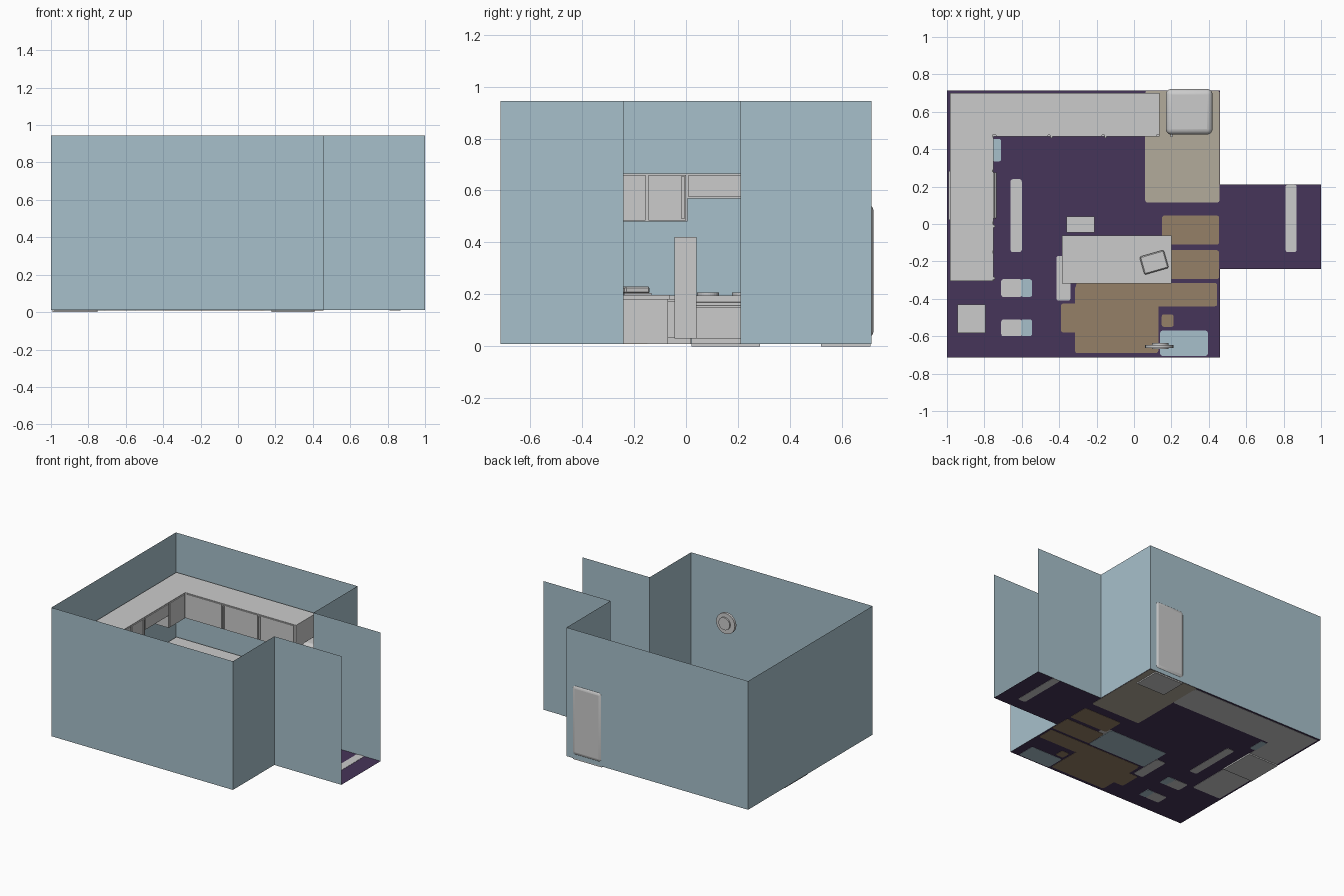
import bpy, bmesh, math
from mathutils import Matrix

if "Cube" in bpy.data.objects:
    bpy.data.objects.remove(bpy.data.objects["Cube"])


def material(name, rgb):
    m = bpy.data.materials.new(name)
    m.diffuse_color = (*rgb, 1)
    m.use_nodes = True
    m.node_tree.nodes["Principled BSDF"].inputs["Base Color"].default_value = m.diffuse_color
    return m


BLUE = material("pale_blue", (0.39, 0.53, 0.60))
GREY = material("light_grey", (0.60, 0.60, 0.60))
PURPLE = material("dark_purple", (0.062, 0.035, 0.100))
TAN = material("tan", (0.45, 0.41, 0.33))
BROWN = material("brown", (0.30, 0.215, 0.135))
FLOOR_Z = 0.01


def finish(name, bm, mat):
    me = bpy.data.meshes.new(name)
    bm.to_mesh(me)
    bm.free()
    me.materials.append(mat)
    ob = bpy.data.objects.new(name, me)
    bpy.context.collection.objects.link(ob)
    return ob


def box(name, x0, x1, y0, y1, z0, z1, mat=GREY, bevel=0, seg=1, turn=0):
    bm = bmesh.new()
    bmesh.ops.create_cube(bm, size=1)
    bmesh.ops.scale(bm, vec=(x1 - x0, y1 - y0, z1 - z0), verts=bm.verts)
    ob = finish(name, bm, mat)
    ob.location = ((x0 + x1) / 2, (y0 + y1) / 2, (z0 + z1) / 2)
    ob.rotation_euler.z = math.radians(turn)
    if bevel:
        mod = ob.modifiers.new("rounding", 'BEVEL')
        mod.width, mod.segments = bevel, seg
    return ob


def plate(name, mat, x0, x1, y0, y1, r=0.012):
    """Rounded floor patch showing on both sides of the floor sheet."""
    bm = bmesh.new()
    vs = []
    for cx, cy, a0 in ((x1 - r, y1 - r, 0), (x0 + r, y1 - r, 90),
                       (x0 + r, y0 + r, 180), (x1 - r, y0 + r, 270)):
        for k in range(4):
            a = math.radians(a0 + 30 * k)
            vs.append(bm.verts.new((cx + r * math.cos(a), cy + r * math.sin(a), FLOOR_Z - 0.0015)))
    f = bm.faces.new(vs)
    ext = bmesh.ops.extrude_face_region(bm, geom=[f], use_keep_orig=True)
    bmesh.ops.translate(bm, vec=(0, 0, 0.003),
                        verts=[v for v in ext["geom"] if isinstance(v, bmesh.types.BMVert)])
    bmesh.ops.recalc_face_normals(bm, faces=bm.faces)
    return finish(name, bm, mat)


def disc(name, r, depth, loc, axis='Z', sides=32):
    bm = bmesh.new()
    bmesh.ops.create_cone(bm, cap_ends=True, segments=sides, radius1=r, radius2=r, depth=depth)
    if axis == 'Y':
        bmesh.ops.rotate(bm, matrix=Matrix.Rotation(math.pi / 2, 3, 'X'), verts=bm.verts)
    ob = finish(name, bm, GREY)
    ob.location = loc
    return ob


# Room shell: thin sheet floor and walls, hall end left open
outline = [(1, -.24), (.46, -.24), (.46, -.715), (-1, -.715),
           (-1, .715), (.46, .715), (.46, .21), (1, .21)]
bm = bmesh.new()
bm.faces.new([bm.verts.new((x, y, FLOOR_Z)) for x, y in reversed(outline)])
finish("floor", bm, PURPLE)
bm = bmesh.new()
low = [bm.verts.new((x, y, FLOOR_Z)) for x, y in outline]
high = [bm.verts.new((x, y, 0.945)) for x, y in outline]
for i in range(len(outline) - 1):
    bm.faces.new((low[i + 1], low[i], high[i], high[i + 1]))
finish("walls", bm, BLUE)

# Painted floor patches
PATCHES = [
    (TAN, .06, .457, .115, .712),
    (BROWN, .15, .455, -.11, .045), (BROWN, .14, .455, -.295, -.14),
    (BROWN, -.31, .445, -.44, -.315), (BROWN, -.39, .0, -.58, -.425),
    (BROWN, -.315, .13, -.69, -.33), (BROWN, .148, .212, -.55, -.483),
    (BLUE, .14, .395, -.705, -.57), (BLUE, -.76, -.71, .335, .455),
    (BLUE, -.605, -.545, -.39, -.295), (BLUE, -.605, -.545, -.60, -.51),
    (GREY, -.71, -.60, -.39, -.295), (GREY, -.71, -.60, -.60, -.51),
    (GREY, -.66, -.60, -.15, .24), (GREY, .81, .87, -.15, .21),
    (GREY, -.415, -.34, -.41, -.17), (BLUE, -.335, .135, -.30, -.07),
    (GREY, -.985, -.755, -.30, .70), (GREY, -.80, .06, .47, .70),
]
for i, (mat, *rect) in enumerate(PATCHES):
    plate(f"floor_patch_{i}", mat, *rect)

# Base cabinets and worktop, in an L along the left and back walls
box("base_left_front", -.985, -.77, -.30, .02, FLOOR_Z, .18)
box("base_left_corner", -.985, -.77, .285, .70, FLOOR_Z, .18)
box("base_back", -.77, .12, .485, .70, FLOOR_Z, .18)
box("worktop_left_front", -.985, -.75, -.305, .02, .18, .195)
box("worktop_corner", -.985, -.75, .285, .70, .18, .195)
box("worktop_back", -.75, .135, .468, .70, .18, .195)
for i in range(3):
    x = -.745 + .29 * i
    box(f"base_door_back_{i}", x + .006, x + .284, .478, .486, .035, .172)
for i, (a, b) in enumerate(((-.295, -.145), (-.135, .015), (.29, .465))):
    box(f"base_door_left_{i}", -.771, -.762, a, b, .035, .172)

# Wall cabinets with doors, shorter above the stove
box("wall_cabinet_left", -.985, -.757, -.305, .005, .48, .665)
box("wall_cabinet_over_stove", -.985, -.757, .005, .285, .57, .665)
box("wall_cabinet_corner", -.985, -.757, .285, .70, .48, .665)
box("wall_cabinet_back", -.757, .135, .475, .70, .48, .665)
for i in range(3):
    x = -.745 + .29 * i
    box(f"wall_door_back_{i}", x + .006, x + .284, .468, .476, .485, .66)
    if i:
        box(f"wall_handle_back_{i}", x + .008, x + .018, .460, .468, .49, .655)
for i, (a, b, z) in enumerate(((-.30, -.155, .485), (-.145, 0, .485),
                               (.01, .28, .575), (.29, .465, .485))):
    box(f"wall_door_left_{i}", -.758, -.75, a, b, z, .66)
for i, y in enumerate((-.29, -.012)):
    box(f"wall_handle_left_{i}", -.75, -.743, y - .006, y + .006, .49, .655)

# Stove, reaching slightly below the floor
box("stove_body", -.992, -.75, .022, .284, 0, .195)
box("stove_door", -.75, -.740, .03, .276, .03, .15)
box("stove_handle", -.745, -.735, .03, .276, .155, .17, bevel=.004, seg=2)
for i, (x, y) in enumerate(((-.93, .085), (-.93, .22), (-.82, .085), (-.82, .22))):
    disc(f"burner_{i}", .042, .012, (x, y, .201))

# Fridge, soft edged, poking slightly through the back wall
fridge = box("fridge_body", .17, .42, .478, .722, .03, .55, bevel=.03, seg=4)
box("fridge_base", .18, .41, .52, .71, 0, .04)
box("fridge_handle", .195, .207, .465, .48, .2, .42)

# Island with worktop and small toaster
box("island_body", -.37, .19, -.305, -.07, FLOOR_Z, .18)
box("island_top", -.385, .20, -.317, -.062, .18, .198)
box("toaster_body", .04, .175, -.255, -.155, .203, .230, turn=16, bevel=.006)
box("toaster_foot", .035, .18, -.26, -.15, .197, .205, turn=16)

# Narrow tall unit beside the island, gridded top
box("tall_unit_body", -.36, -.212, -.045, .04, .03, .355)
for i in range(3):
    for j in range(2):
        x, y = -.36 + i * .0493, -.045 + j * .0425
        box(f"tall_unit_cell_{i}_{j}", x, x + .0493, y, y + .0425, .355, .42)

# Bin in the front left corner
box("bin", -.945, -.795, -.583, -.43, FLOOR_Z + .003, .20)

# Round clock near the front wall
clock = disc("clock_rim", .075, .018, (.135, -.655, .54), 'Y')
face = disc("clock_face", .045, .03, (.14, -.652, .54), 'Y')

# Smooth only the rounded parts
for ob in (fridge, clock, face):
    bpy.ops.object.select_all(action='DESELECT')
    ob.select_set(True)
    bpy.context.view_layer.objects.active = ob
    bpy.ops.object.shade_smooth_by_angle(angle=math.radians(40))
